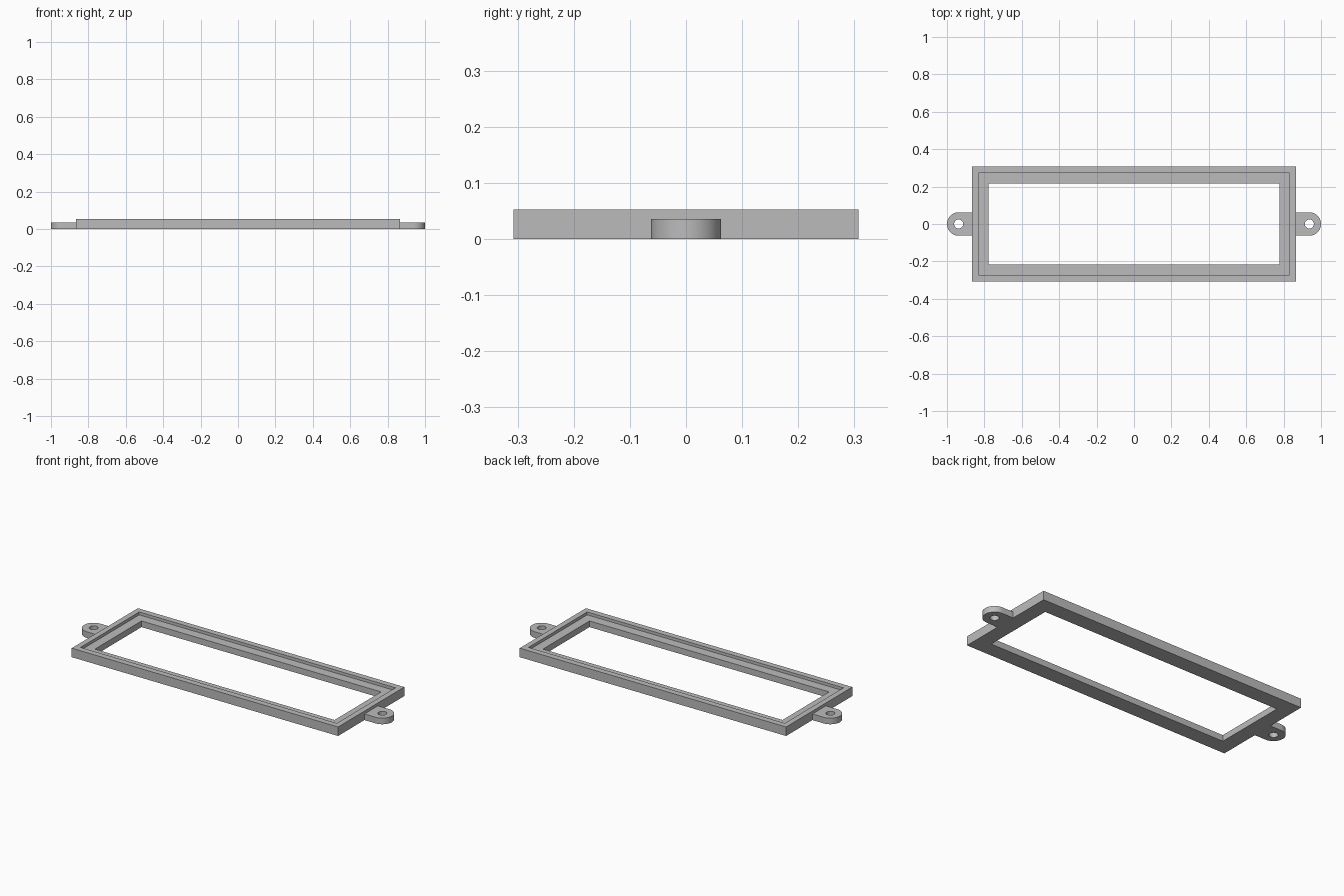
import bpy, bmesh, math

cube = bpy.data.objects.get("Cube")
if cube:
    bpy.data.objects.remove(cube, do_unlink=True)

grey = bpy.data.materials.new("plain grey")
grey.use_nodes = True
colour = (0.5, 0.5, 0.5, 1)
grey.diffuse_color = colour
grey.node_tree.nodes["Principled BSDF"].inputs["Base Color"].default_value = colour

HEIGHT, LEDGE = 0.053, 0.036
HALF_X, HALF_Y = 0.865, 0.307


def ring_solid(name, loops):
    """Join closed loops of equal length, the last back to the first."""
    bm = bmesh.new()
    rings = [[bm.verts.new(p) for p in loop] for loop in loops]
    for a, b in zip(rings, rings[1:] + rings[:1]):
        for i in range(len(a)):
            j = (i + 1) % len(a)
            bm.faces.new((a[i], a[j], b[j], b[i]))
    bmesh.ops.recalc_face_normals(bm, faces=bm.faces)
    mesh = bpy.data.meshes.new(name)
    bm.to_mesh(mesh)
    bm.free()
    mesh.materials.append(grey)
    obj = bpy.data.objects.new(name, mesh)
    bpy.context.collection.objects.link(obj)
    return obj


def rectangle(x, y, z):
    return [(-x, -y, z), (x, -y, z), (x, y, z), (-x, y, z)]


# Rectangular frame: raised rim, recessed ledge and open window
ring_solid("frame", [
    rectangle(HALF_X, HALF_Y, 0),
    rectangle(HALF_X, HALF_Y, HEIGHT),
    rectangle(0.832, 0.272, HEIGHT),
    rectangle(0.832, 0.272, LEDGE),
    rectangle(0.778, 0.216, LEDGE),
    rectangle(0.778, 0.216, 0),
])

# Rounded mounting tabs with screw holes
RADIUS, HOLE, STEPS = 0.0625, 0.024, 64
CENTRE = 1 - RADIUS
angles = [2 * math.pi * i / STEPS for i in range(STEPS)]


def tab_outline(z, side):
    points = []
    for a in angles:
        c, s = math.cos(a), math.sin(a)
        # Round outer half, square inner half reaching the frame
        r = RADIUS if c >= 0 else RADIUS / max(abs(c), abs(s))
        x = r * c
        if x < -RADIUS + 1e-5:
            x = HALF_X - CENTRE
        points.append((side * (CENTRE + x), r * s, z))
    return points


def hole_outline(z, side):
    return [(side * (CENTRE + HOLE * math.cos(a)), HOLE * math.sin(a), z)
            for a in angles]


for label, side in (("left", 1), ("right", -1)):
    tab = ring_solid(label + "_mounting_tab", [
        tab_outline(0, side), tab_outline(LEDGE, side),
        hole_outline(LEDGE, side), hole_outline(0, side)])
    bpy.ops.object.select_all(action='DESELECT')
    tab.select_set(True)
    bpy.context.view_layer.objects.active = tab
    bpy.ops.object.shade_smooth_by_angle(angle=math.radians(30))
